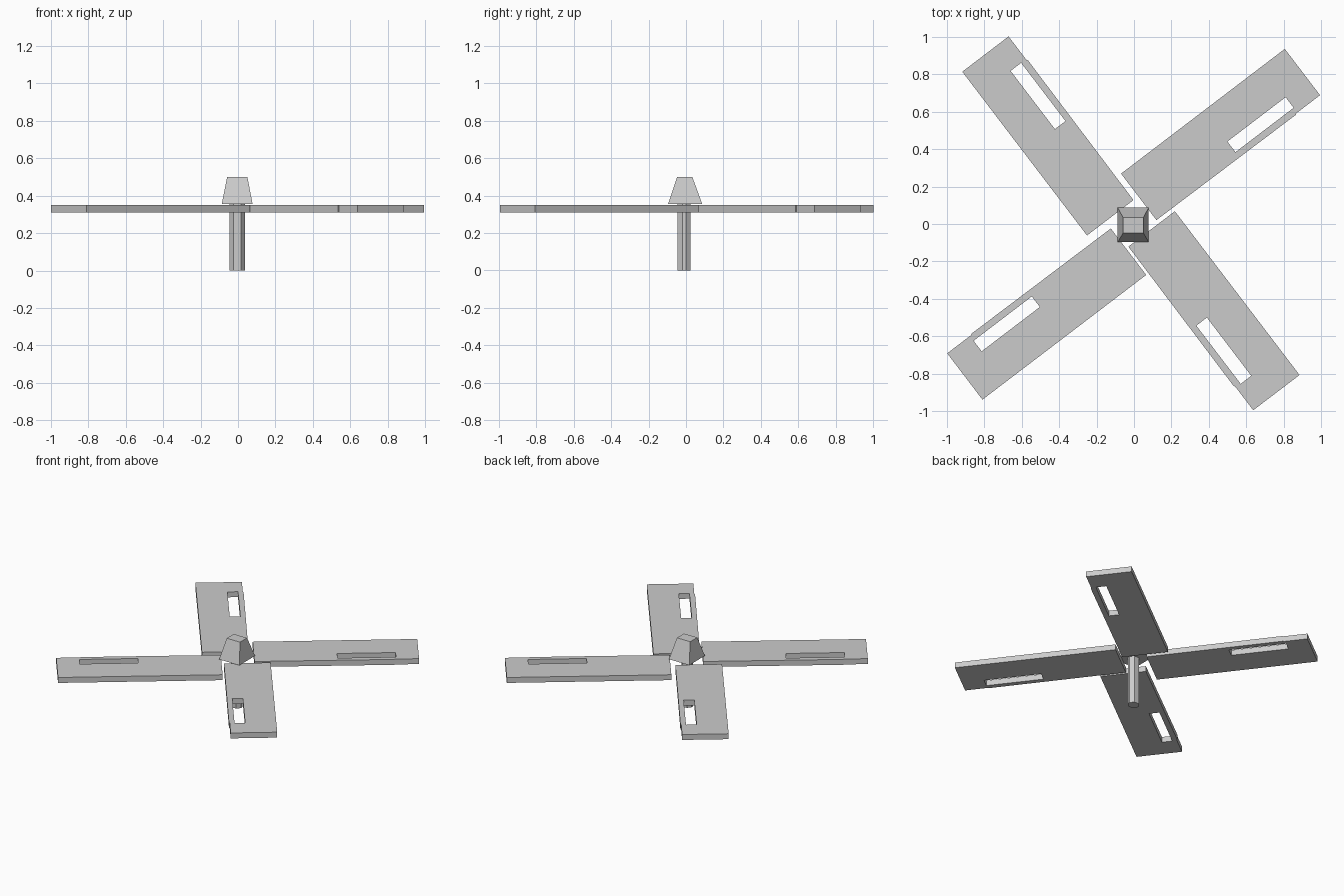
import bpy, bmesh
from math import cos, sin, radians

if "Cube" in bpy.data.objects:
    bpy.data.objects.remove(bpy.data.objects["Cube"])


def make(name, verts, faces):
    mesh = bpy.data.meshes.new(name)
    bm = bmesh.new()
    vs = [bm.verts.new(v) for v in verts]
    for f in faces:
        bm.faces.new([vs[i] for i in f])
    bmesh.ops.recalc_face_normals(bm, faces=bm.faces[:])
    bm.to_mesh(mesh)
    bm.free()
    obj = bpy.data.objects.new(name, mesh)
    bpy.context.collection.objects.link(obj)
    return obj


def prism(name, flat, faces, edges, z0, z1):
    """Extrude flat faces from z0 to z1; edges are the boundary loops."""
    n = len(flat)
    verts = [(x, y, z0) for x, y in flat] + [(x, y, z1) for x, y in flat]
    all_faces = list(faces) + [[i + n for i in f] for f in faces]
    for loop in edges:
        for a, b in zip(loop, loop[1:] + loop[:1]):
            all_faces.append([a, b, b + n, a + n])
    return make(name, verts, all_faces)


# Slotted blade outline: outer edge with a small jog beside the slot, then slot
outline = [(0.108, -0.056), (1.045, -0.060), (1.045, -0.055), (1.208, -0.055),
           (1.208, 0.256), (0.108, 0.256)]
slot = [(0.664, -0.023), (1.055, -0.023), (1.055, 0.048), (0.664, 0.048)]
blade_faces = [[0, 1, 2, 3, 7, 6], [3, 4, 8, 7], [4, 5, 9, 8], [5, 0, 6, 9]]
loops = [[0, 1, 2, 3, 4, 5], [6, 7, 8, 9]]

# Four blades around the hub, each with its slight placement offset
offsets = [(0, 0), (0.018, 0.008), (-0.004, -0.003), (-0.051, -0.001)]
for k, (ox, oy) in enumerate(offsets):
    a = radians(37.3 + 90 * k)
    flat = [(ox + u * cos(a) - v * sin(a), oy + u * sin(a) + v * cos(a))
            for u, v in outline + slot]
    prism(f"blade_{k + 1}", flat, blade_faces, loops, 0.31, 0.35)

# Eight-sided post
cx, cy, rx, ry = -0.004, -0.010, 0.041, 0.035
octagon = [(1, -.25), (1, .25), (.5, 1), (-.5, 1),
           (-1, .25), (-1, -.25), (-.5, -1), (.5, -1)]
ring = list(range(8))
prism("post", [(cx + rx * x, cy + ry * y) for x, y in octagon],
      [ring], [ring], 0.0, 0.36)

# Tapered hub cap
def rect(x0, x1, y0, y1, z):
    return [(x0, y0, z), (x1, y0, z), (x1, y1, z), (x0, y1, z)]

make("hub_cap",
     rect(-0.087, 0.078, -0.096, 0.087, 0.355) + rect(-0.058, 0.05, -0.048, 0.034, 0.5),
     [[0, 1, 2, 3], [4, 5, 6, 7]] + [[i, (i + 1) % 4, (i + 1) % 4 + 4, i + 4] for i in range(4)])
